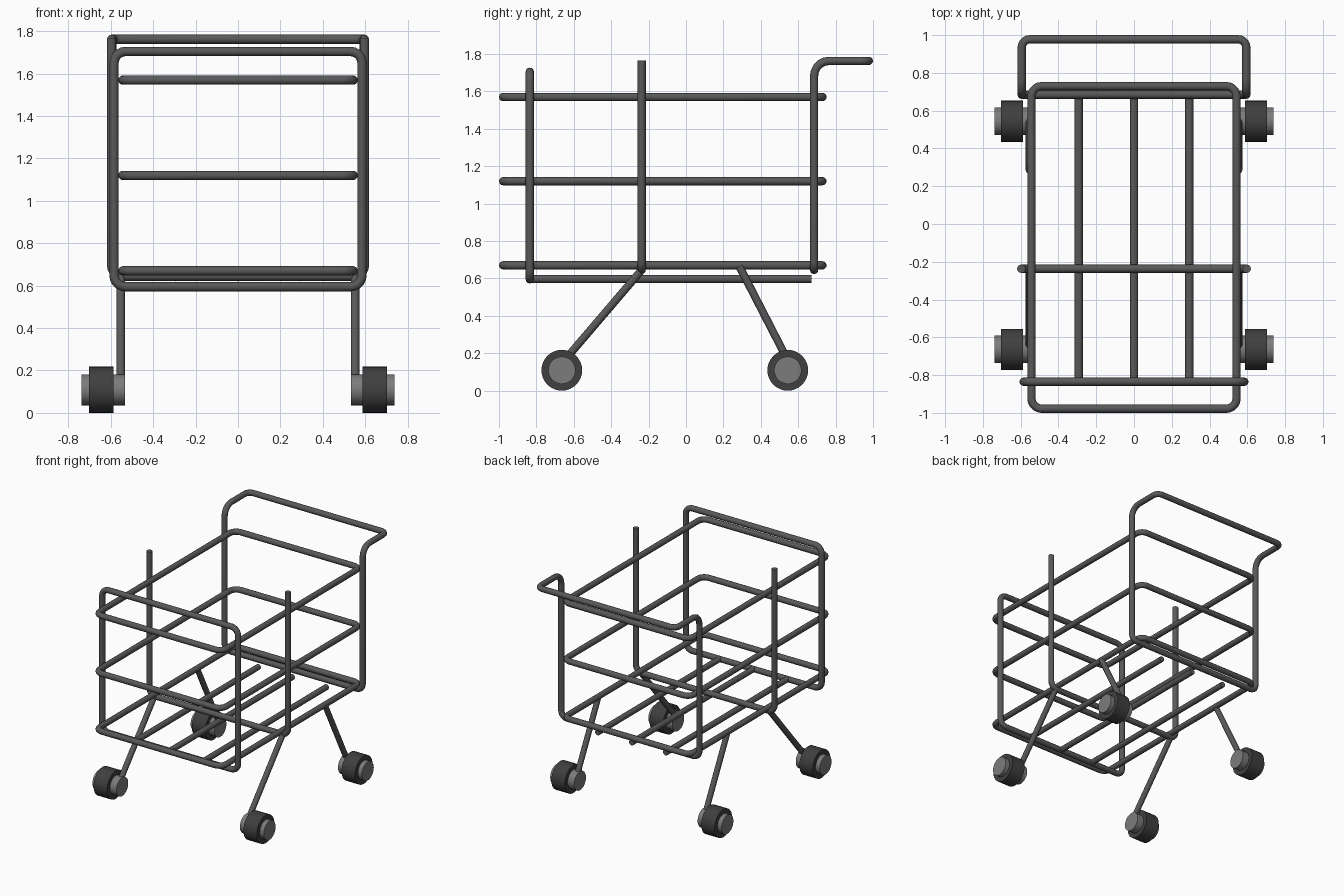
import bpy, math
from mathutils import Vector

if "Cube" in bpy.data.objects:
    bpy.data.objects.remove(bpy.data.objects["Cube"])

R = 0.022


def material(name, v):
    m = bpy.data.materials.new(name)
    m.diffuse_color = (v, v, v, 1)
    m.use_nodes = True
    m.node_tree.nodes["Principled BSDF"].inputs["Base Color"].default_value = m.diffuse_color
    return m


STEEL, RUBBER, HUB = material("steel", 0.1), material("rubber", 0.05), material("hub_grey", 0.2)


def finish(ob, name, mat):
    ob.name = name
    ob.data.materials.append(mat)
    bpy.ops.object.select_all(action='DESELECT')
    ob.select_set(True)
    bpy.context.view_layer.objects.active = ob
    if ob.type == 'CURVE':
        bpy.ops.object.convert(target='MESH')
    bpy.ops.object.shade_smooth_by_angle(angle=math.radians(40))


def fillet(points, closed, radii, steps=5):
    """Round every corner of a right-angled path."""
    pts = [Vector(p) for p in points]
    n, out = len(pts), []
    for i, p in enumerate(pts):
        if radii[i] == 0 or (not closed and i in (0, n - 1)):
            out.append(p)
            continue
        a = (pts[i - 1] - p).normalized() * radii[i]
        b = (pts[(i + 1) % n] - p).normalized() * radii[i]
        for k in range(steps + 1):
            t = math.pi / 2 * k / steps
            out.append(p + a * (1 - math.sin(t)) + b * (1 - math.cos(t)))
    return out


def tube(name, points, closed=False, radii=None, r=R):
    path = fillet(points, closed, radii or [0.055] * len(points))
    cu = bpy.data.curves.new(name, 'CURVE')
    cu.dimensions = '3D'
    cu.bevel_depth = r
    cu.bevel_resolution = 4
    cu.use_fill_caps = True
    sp = cu.splines.new('POLY')
    sp.points.add(len(path) - 1)
    for q, p in zip(sp.points, path):
        q.co = (*p, 1)
    sp.use_cyclic_u = closed
    ob = bpy.data.objects.new(name, cu)
    bpy.context.collection.objects.link(ob)
    finish(ob, name, STEEL)


def cylinder(name, r, x0, x1, y, z, mat):
    bpy.ops.mesh.primitive_cylinder_add(vertices=32, radius=r, depth=abs(x1 - x0),
                                        location=((x0 + x1) / 2, y, z),
                                        rotation=(0, math.pi / 2, 0))
    finish(bpy.context.object, name, mat)


# basket rings
for i, z in enumerate((0.67, 1.12, 1.57)):
    tube(f"basket_ring_{i}", [(-.543, -.978, z), (.543, -.978, z),
                              (.543, .73, z), (-.543, .73, z)], True)

# upright front loop
tube("front_loop", [(-.585, -.835, .595), (.585, -.835, .595),
                    (.585, -.835, 1.705), (-.585, -.835, 1.705)], True)

# open middle frame
tube("middle_frame", [(-.597, -.237, 1.765), (-.597, -.237, .645),
                      (.597, -.237, .645), (.597, -.237, 1.765)])

# rear frame bending back into the push handle
X = .595
tube("push_handle", [(X, .685, .645), (X, .685, 1.763), (X, .978, 1.763),
                     (-X, .978, 1.763), (-X, .685, 1.763), (-X, .685, .645)],
     True, [.05, .08, .045, .045, .08, .05])

# floor bars
for i, x in enumerate((-.293, 0, .293)):
    tube(f"floor_bar_{i}", [(x, -.835, .597), (x, .67, .597)])

# legs and wheels
for side, s in (("left", -1), ("right", 1)):
    for end, top, wy in (("front", (-.237, .645), -.664), ("rear", (.285, .665), .544)):
        foot = -.664 if end == "front" else .553
        tube(f"{end}_{side}_leg", [(s * .553, *top), (s * .553, foot, .145)], r=.021)
        cylinder(f"{end}_{side}_tyre", .109, s * .588, s * .703, wy, .109, RUBBER)
        cylinder(f"{end}_{side}_hub", .073, s * .532, s * .738, wy, .109, HUB)
